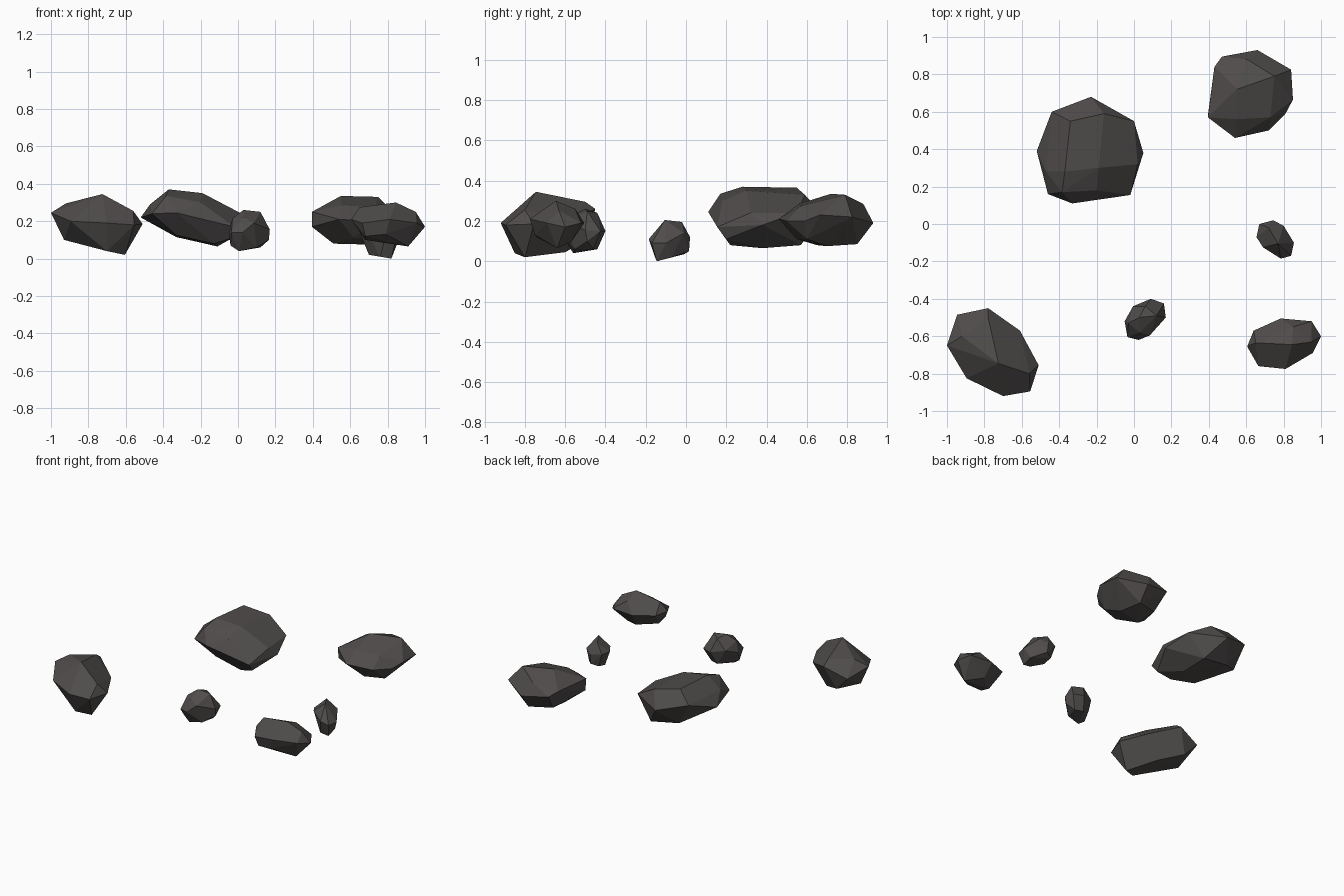
import bpy, bmesh, math

stone = bpy.data.materials.new("dark stone")
stone.diffuse_color = (0.078, 0.072, 0.069, 1)


def rock(name, crown, girdle, base):
    """Faceted boulder: convex skin over a crown, a widest girdle and a base."""
    bm = bmesh.new()
    for p in crown + girdle + base:
        bm.verts.new(p)
    res = bmesh.ops.convex_hull(bm, input=bm.verts[:])
    junk = {v for v in res["geom_interior"] + res["geom_unused"]
            if isinstance(v, bmesh.types.BMVert)}
    bmesh.ops.delete(bm, geom=list(junk), context='VERTS')
    # merge nearly flat neighbours into larger facets
    bmesh.ops.dissolve_limit(bm, angle_limit=math.radians(5),
                             verts=bm.verts[:], edges=bm.edges[:])
    bmesh.ops.recalc_face_normals(bm, faces=bm.faces[:])
    mesh = bpy.data.meshes.new(name)
    bm.to_mesh(mesh)
    bm.free()
    mesh.materials.append(stone)
    bpy.context.collection.objects.link(bpy.data.objects.new(name, mesh))


# Largest slab, tilted down to the right
rock("large_slab_rock",
     [(-.37, .28, .37), (-.34, .55, .365), (-.19, .30, .35), (-.16, .59, .33),
      (-.385, .17, .335), (-.2, .18, .30)],
     [(-.23, .68, .23), (-.44, .6, .29), (-.52, .39, .22), (-.47, .28, .29),
      (-.46, .16, .24), (-.33, .11, .245), (-.02, .155, .17),
      (.05, .38, .18), (0, .55, .24), (.02, .32, .24)],
     [(-.11, .38, .065), (-.13, .22, .08), (-.33, .22, .125),
      (-.33, .55, .115), (-.12, .57, .08), (-.03, .2, .11)])

# Back right boulder
rock("back_right_rock",
     [(.55, .72, .335), (.75, .79, .33), (.605, .88, .285),
      (.55, .56, .285), (.73, .57, .275)],
     [(.43, .84, .25), (.47, .895, .22), (.66, .93, .19), (.84, .825, .22),
      (.85, .665, .23), (.81, .59, .2), (.395, .57, .25), (.395, .58, .17),
      (.54, .46, .21), (.72, .5, .2)],
     [(.51, .65, .08), (.7, .7, .075), (.66, .85, .085), (.5, .8, .1),
      (.62, .55, .11), (.75, .6, .11)])

# Front right boulder
rock("front_right_rock",
     [(.845, -.645, .30), (.65, -.635, .275), (.85, -.55, .26),
      (.95, -.63, .25)],
     [(.605, -.655, .21), (.64, -.57, .2), (.785, -.505, .19),
      (.95, -.52, .19), (1, -.6, .17), (.955, -.69, .19),
      (.81, -.775, .21), (.665, -.76, .19)],
     [(.91, -.64, .065), (.68, -.66, .1), (.8, -.57, .095),
      (.79, -.75, .13), (.68, -.74, .12)])

# Front left boulder
rock("front_left_rock",
     [(-.725, -.745, .345), (-.78, -.5, .295), (-.92, -.6, .295),
      (-.56, -.8, .255)],
     [(-.78, -.45, .26), (-.945, -.485, .2), (-1, -.65, .245),
      (-.895, -.825, .2), (-.7, -.92, .19), (-.555, -.895, .18),
      (-.51, -.755, .185), (-.61, -.57, .2)],
     [(-.605, -.8, .02), (-.7, -.85, .04), (-.7, -.6, .045),
      (-.93, -.66, .1), (-.85, -.5, .1)])

# Small stone in the middle front
rock("small_middle_stone",
     [(.03, -.5, .26), (.12, -.49, .25), (.06, -.44, .24), (.03, -.58, .22)],
     [(.09, -.4, .15), (.16, -.425, .15), (.17, -.5, .155), (.165, -.49, .1),
      (.085, -.595, .19), (.025, -.62, .14), (-.035, -.605, .14),
      (-.05, -.52, .14), (-.03, -.53, .215), (-.005, -.44, .17)],
     [(.005, -.56, .04), (.12, -.46, .06), (.06, -.44, .06),
      (.1, -.55, .06), (-.04, -.55, .07)])

# Small stone on the right
rock("small_right_stone",
     [(.72, -.02, .195), (.77, -.105, .205)],
     [(.655, -.07, .13), (.67, 0, .13), (.745, .02, .12), (.8, -.01, .14),
      (.855, -.1, .09), (.84, -.17, .09), (.785, -.185, .11),
      (.69, -.125, .14)],
     [(.7, -.01, .035), (.75, .015, .05), (.82, -.145, 0), (.76, -.15, .01),
      (.7, -.08, .02), (.82, -.07, .02)])
